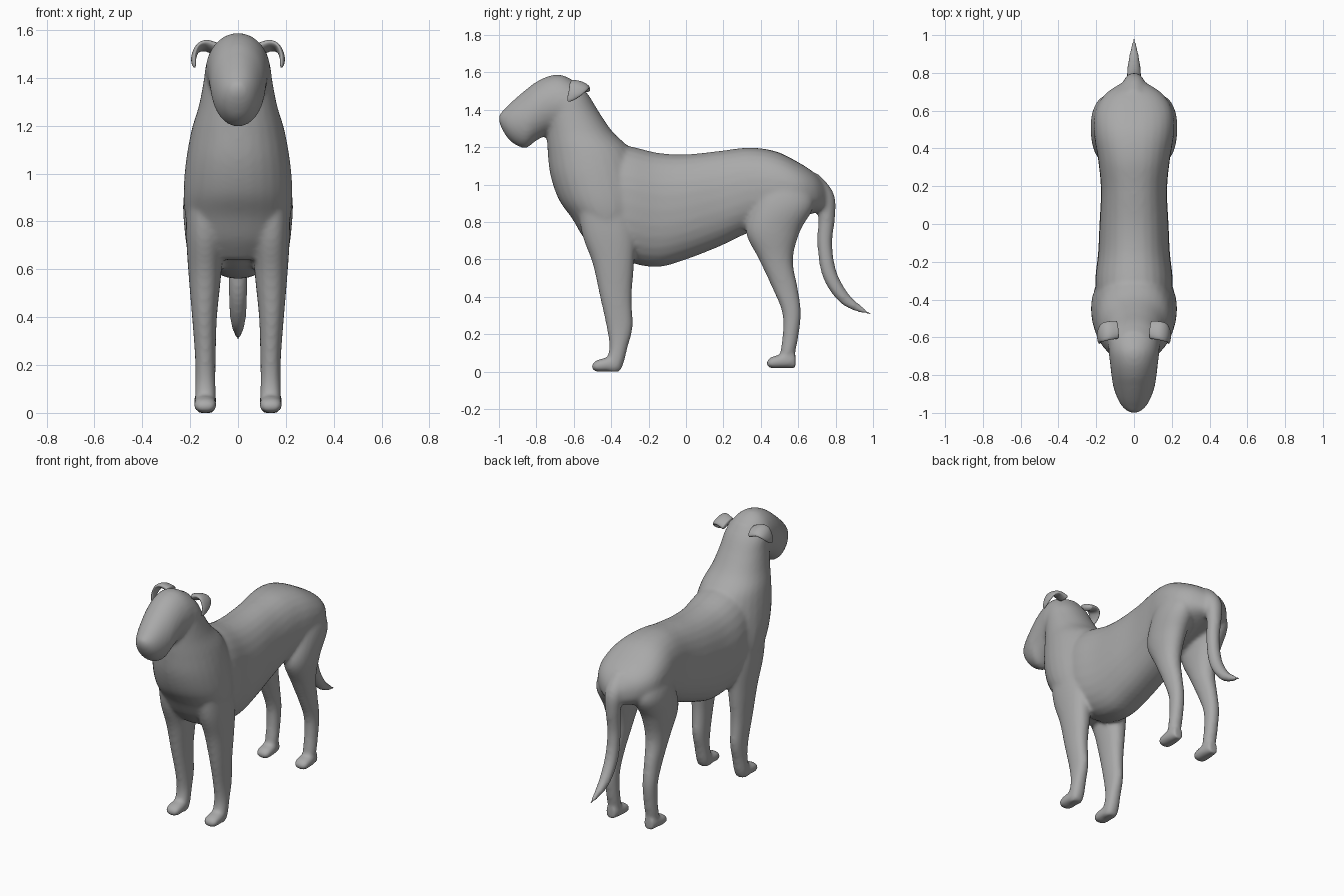
import bpy, bmesh, math
from mathutils import Vector

grey = bpy.data.materials.new("coat grey")
grey.diffuse_color = (0.4, 0.4, 0.4, 1)


def spline(rows, steps=5):
    """Smooth in-between rows (Catmull-Rom) for a list of number tuples."""
    out = []
    for i in range(len(rows) - 1):
        a, b = rows[max(i - 1, 0)], rows[i]
        c, d = rows[i + 1], rows[min(i + 2, len(rows) - 1)]
        for k in range(steps):
            t = k / steps
            out.append([0.5 * (2*q + (r-p)*t + (2*p-5*q+4*r-s)*t*t + (3*q-p-3*r+s)*t**3)
                        for p, q, r, s in zip(a, b, c, d)])
    return out + [list(rows[-1])]


def loft(bm, rings, power=2.0, sides=28):
    """Closed skin over rings of (centre, half axis, half axis)."""
    loops = []
    for c, u, v in rings:
        loop = []
        for k in range(sides):
            a = 2 * math.pi * k / sides
            ca, sa = math.cos(a), math.sin(a)
            loop.append(bm.verts.new(Vector(c)
                        + Vector(u) * math.copysign(abs(ca) ** (2/power), ca)
                        + Vector(v) * math.copysign(abs(sa) ** (2/power), sa)))
        loops.append(loop)
    for a, b in zip(loops, loops[1:]):
        for k in range(sides):
            j = (k + 1) % sides
            bm.faces.new((a[k], a[j], b[j], b[k]))
    bm.faces.new(loops[0])
    bm.faces.new(loops[-1])


def along_y(bm, rows, power):
    """Rows: y, low z, high z, half width."""
    loft(bm, [((0, y, (lo+hi)/2), (w, 0, 0), (0, 0, (hi-lo)/2))
              for y, lo, hi, w in spline(rows)], power)


def along_z(bm, rows, power=2.0, side=1):
    """Rows: z, front y, back y, inner x, outer x."""
    loft(bm, [((side*(x0+x1)/2, (f+b)/2, z), ((x1-x0)/2, 0, 0), (0, (b-f)/2, 0))
              for z, f, b, x0, x1 in spline(rows)], power)


def finish(name, bm):
    bmesh.ops.recalc_face_normals(bm, faces=bm.faces)
    me = bpy.data.meshes.new(name)
    bm.to_mesh(me)
    bm.free()
    me.materials.append(grey)
    for p in me.polygons:
        p.use_smooth = True
    ob = bpy.data.objects.new(name, me)
    bpy.context.collection.objects.link(ob)
    return ob


bm = bmesh.new()

# Torso
along_y(bm, [(-0.56, 0.85, 1.15, 0.14), (-0.42, 0.66, 1.22, 0.19),
             (-0.30, 0.585, 1.205, 0.205), (-0.15, 0.56, 1.17, 0.19),
             (0.0, 0.60, 1.162, 0.183), (0.18, 0.67, 1.18, 0.175),
             (0.34, 0.745, 1.198, 0.19), (0.48, 0.78, 1.178, 0.212),
             (0.60, 0.82, 1.12, 0.205), (0.69, 0.85, 1.06, 0.15),
             (0.75, 0.87, 0.99, 0.06)], 2.3)

# Chest and neck
along_z(bm, [(0.64, -0.48, -0.32, -0.12, 0.12), (0.72, -0.55, -0.27, -0.19, 0.19),
             (0.82, -0.61, -0.24, -0.22, 0.22), (0.92, -0.68, -0.22, -0.228, 0.228),
             (1.05, -0.725, -0.24, -0.218, 0.218), (1.18, -0.74, -0.29, -0.195, 0.195),
             (1.28, -0.745, -0.39, -0.165, 0.165), (1.38, -0.75, -0.46, -0.145, 0.145),
             (1.47, -0.75, -0.515, -0.13, 0.13), (1.54, -0.72, -0.57, -0.08, 0.08)], 2.1)

# Head and muzzle
along_y(bm, [(-1.0, 1.335, 1.375, 0.02), (-0.975, 1.28, 1.40, 0.055),
             (-0.93, 1.225, 1.445, 0.085), (-0.86, 1.195, 1.505, 0.11),
             (-0.80, 1.235, 1.55, 0.12), (-0.73, 1.27, 1.582, 0.128),
             (-0.66, 1.28, 1.585, 0.135), (-0.58, 1.32, 1.54, 0.125),
             (-0.52, 1.36, 1.47, 0.07)], 2.0)

for s in (1, -1):
    # Front legs and paws
    along_z(bm, [(0.95, -0.58, -0.32, 0.08, 0.215), (0.75, -0.56, -0.27, 0.06, 0.217),
                 (0.58, -0.50, -0.277, 0.07, 0.207), (0.40, -0.46, -0.29, 0.088, 0.192),
                 (0.24, -0.425, -0.285, 0.093, 0.18), (0.13, -0.41, -0.312, 0.094, 0.178),
                 (0.04, -0.43, -0.335, 0.092, 0.18), (0.0, -0.42, -0.36, 0.10, 0.17)], 2.2, s)
    along_y_paw = [(-0.505, 0.015, 0.035, 0.025), (-0.48, 0.0, 0.06, 0.045),
                   (-0.42, 0.0, 0.075, 0.047), (-0.35, 0.0, 0.08, 0.035)]
    # Front paw, then the hind paw as a shifted copy
    for dy, dz in ((0.0, 0.0), (0.935, 0.018)):
        loft(bm, [((s*0.137, y+dy, (lo+hi)/2+dz), (w, 0, 0), (0, 0, (hi-lo)/2))
                  for y, lo, hi, w in spline(along_y_paw)], 2.3)
    # Hind legs
    along_z(bm, [(1.05, 0.42, 0.62, 0.06, 0.19), (0.90, 0.36, 0.685, 0.04, 0.228),
                 (0.75, 0.32, 0.61, 0.05, 0.222), (0.60, 0.39, 0.572, 0.07, 0.20),
                 (0.45, 0.46, 0.597, 0.088, 0.185), (0.32, 0.513, 0.615, 0.094, 0.18),
                 (0.20, 0.517, 0.603, 0.096, 0.177), (0.11, 0.505, 0.585, 0.096, 0.177),
                 (0.03, 0.50, 0.56, 0.10, 0.172)], 2.1, s)

# Tail: y, z, radius along a curved path
path = spline([(0.66, 1.0, 0.075), (0.735, 0.93, 0.06), (0.752, 0.83, 0.046),
               (0.742, 0.68, 0.04), (0.768, 0.52, 0.04), (0.84, 0.40, 0.034),
               (0.92, 0.34, 0.021), (1.0, 0.303, 0.003)])
rings = []
for i, (y, z, r) in enumerate(path):
    p, q = path[max(i-1, 0)], path[min(i+1, len(path)-1)]
    t = Vector((0, q[0]-p[0], q[1]-p[1])).normalized()
    rings.append(((0, y, z), (r, 0, 0), (0, -t.z*r, t.y*r)))
loft(bm, rings)

# Blend all parts into one skin
body = finish("dog_body", bm)
mod = body.modifiers.new("blend", 'REMESH')
mod.mode = 'VOXEL'
mod.voxel_size = 0.011
mod.use_smooth_shade = True
mod = body.modifiers.new("soften", 'SMOOTH')
mod.factor = 0.5
mod.iterations = 10

# Folded ears: centre, half width vector, thickness vector
for s, side in ((1, "left"), (-1, "right")):
    bm = bmesh.new()
    rows = [(0.09, -0.56, 1.52, 0.050, 0.01, 0.022), (0.135, -0.565, 1.535, 0.052, 0.004, 0.018),
            (0.168, -0.575, 1.523, 0.05, 0.014, 0.013), (0.184, -0.593, 1.49, 0.036, 0.012, 0.011),
            (0.184, -0.615, 1.46, 0.02, 0.007, 0.009), (0.181, -0.628, 1.445, 0.006, 0.001, 0.004)]
    path = spline(rows)
    rings = []
    for i, (x, y, z, w, out, thick) in enumerate(path):
        p, q = path[max(i-1, 0)], path[min(i+1, len(path)-1)]
        run = Vector((q[0]-p[0], q[1]-p[1], q[2]-p[2]))
        wide = Vector((0.1, 1, -0.35)).normalized()
        flat = run.cross(wide).normalized() * thick
        wide *= w
        rings.append(((s*x, y, z), (s*wide.x, wide.y, wide.z), (s*flat.x, flat.y, flat.z)))
    loft(bm, rings, 2.0, 20)
    finish(side + "_ear", bm)
